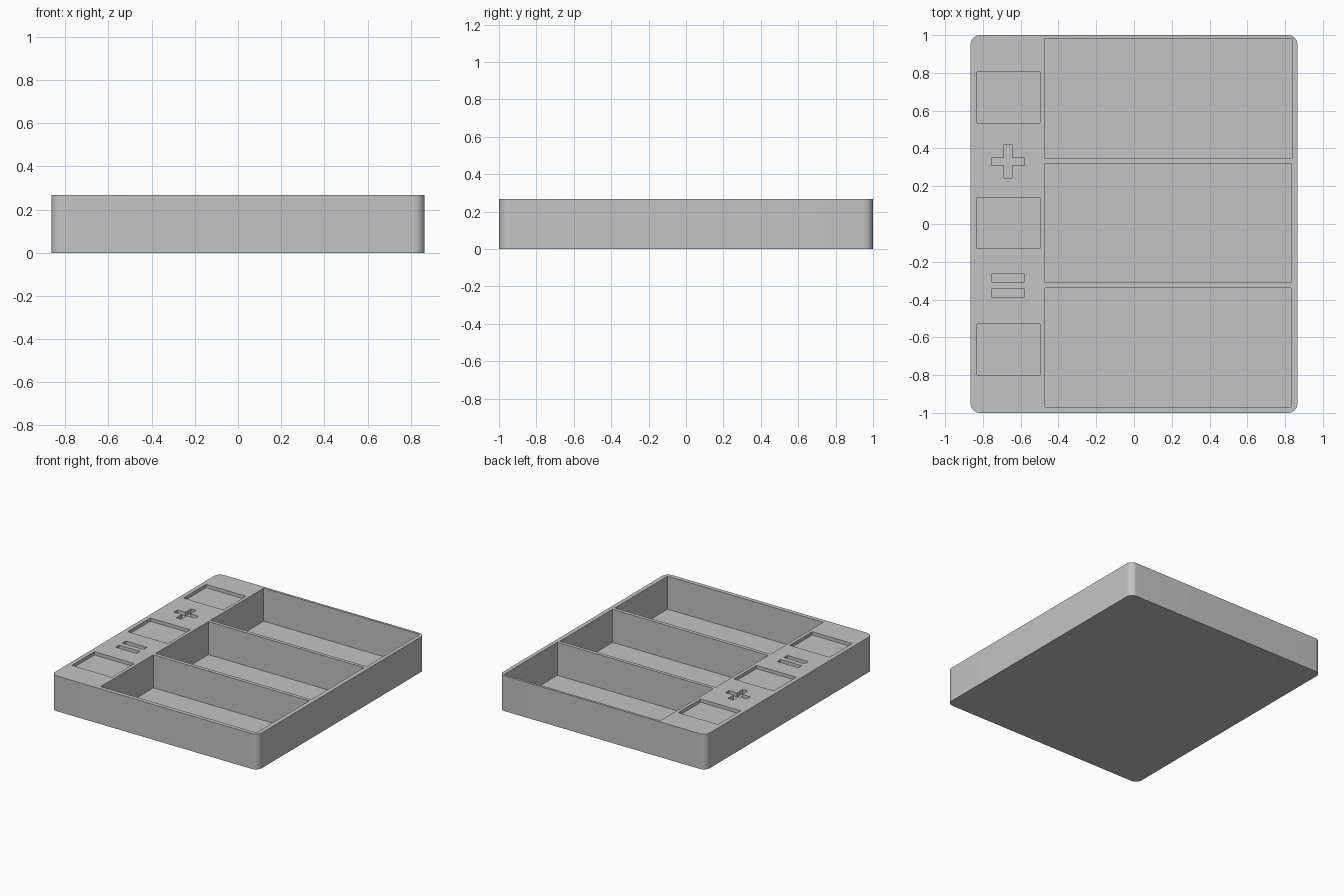
import bpy
import bmesh
import math

cube = bpy.data.objects.get("Cube")
if cube:
    bpy.data.objects.remove(cube, do_unlink=True)

HEIGHT = 0.267
FLOOR = 0.017
HALF_X, HALF_Y = 0.865, 1.0
CORNER = 0.05

grey = bpy.data.materials.new("plain grey")
grey.use_nodes = True
grey.diffuse_color = (0.55, 0.55, 0.55, 1)
grey.node_tree.nodes["Principled BSDF"].inputs["Base Color"].default_value = (0.55, 0.55, 0.55, 1)


def add_prism(bm, outline, z0, z1):
    """Extrude a flat outline from z0 up to z1."""
    face = bm.faces.new([bm.verts.new((x, y, z0)) for x, y in outline])
    new = bmesh.ops.extrude_face_region(bm, geom=[face])["geom"]
    verts = [g for g in new if isinstance(g, bmesh.types.BMVert)]
    bmesh.ops.translate(bm, verts=verts, vec=(0, 0, z1 - z0))


def box_outline(x0, x1, y0, y1):
    return [(x0, y0), (x1, y0), (x1, y1), (x0, y1)]


def make_object(name, bm):
    bmesh.ops.recalc_face_normals(bm, faces=bm.faces[:])
    mesh = bpy.data.meshes.new(name)
    bm.to_mesh(mesh)
    bm.free()
    mesh.materials.append(grey)
    obj = bpy.data.objects.new(name, mesh)
    bpy.context.collection.objects.link(obj)
    return obj


# Solid tray block with rounded upright corners
rounded = []
for i, (sx, sy) in enumerate([(1, 1), (-1, 1), (-1, -1), (1, -1)]):
    for k in range(13):
        a = math.radians(90 * i + 7.5 * k)
        rounded.append((sx * (HALF_X - CORNER) + CORNER * math.cos(a),
                        sy * (HALF_Y - CORNER) + CORNER * math.sin(a)))
bm = bmesh.new()
add_prism(bm, rounded, 0, HEIGHT)
tray = make_object("sorting_tray", bm)

cut = bmesh.new()
TOP = HEIGHT + 0.1

# Three deep compartments
for y0, y1, x1 in [(0.346, 0.982, 0.836), (-0.31, 0.32, 0.832), (-0.968, -0.338, 0.832)]:
    add_prism(cut, box_outline(-0.472, x1, y0, y1), FLOOR, TOP)

# Three shallow card recesses
for y in (0.67, 0.004, -0.664):
    add_prism(cut, box_outline(-0.832, -0.498, y - 0.135, y + 0.135), HEIGHT - 0.025, TOP)

# Plus sign recess: one arm turned through four quarter turns
px, py, arm, half = -0.667, 0.332, 0.088, 0.021
plus = []
for q in range(4):
    c, s = round(math.cos(q * math.pi / 2)), round(math.sin(q * math.pi / 2))
    for x, y in [(arm, -half), (arm, half), (half, half)]:
        plus.append((px + c * x - s * y, py + s * x + c * y))
add_prism(cut, plus, HEIGHT - 0.03, TOP)

# Equals sign recess
for y in (-0.285, -0.365):
    add_prism(cut, box_outline(px - arm, px + arm, y - half, y + half), HEIGHT - 0.03, TOP)

cutter = make_object("recess_cutter", cut)
cutter.hide_render = True

# Carve the recesses and keep only the tray
mod = tray.modifiers.new("recesses", "BOOLEAN")
mod.operation = "DIFFERENCE"
mod.solver = "EXACT"
mod.object = cutter
bpy.ops.object.select_all(action="DESELECT")
tray.select_set(True)
bpy.context.view_layer.objects.active = tray
bpy.ops.object.modifier_apply(modifier=mod.name)
bpy.data.objects.remove(cutter, do_unlink=True)
bpy.ops.object.shade_smooth_by_angle(angle=math.radians(30))
